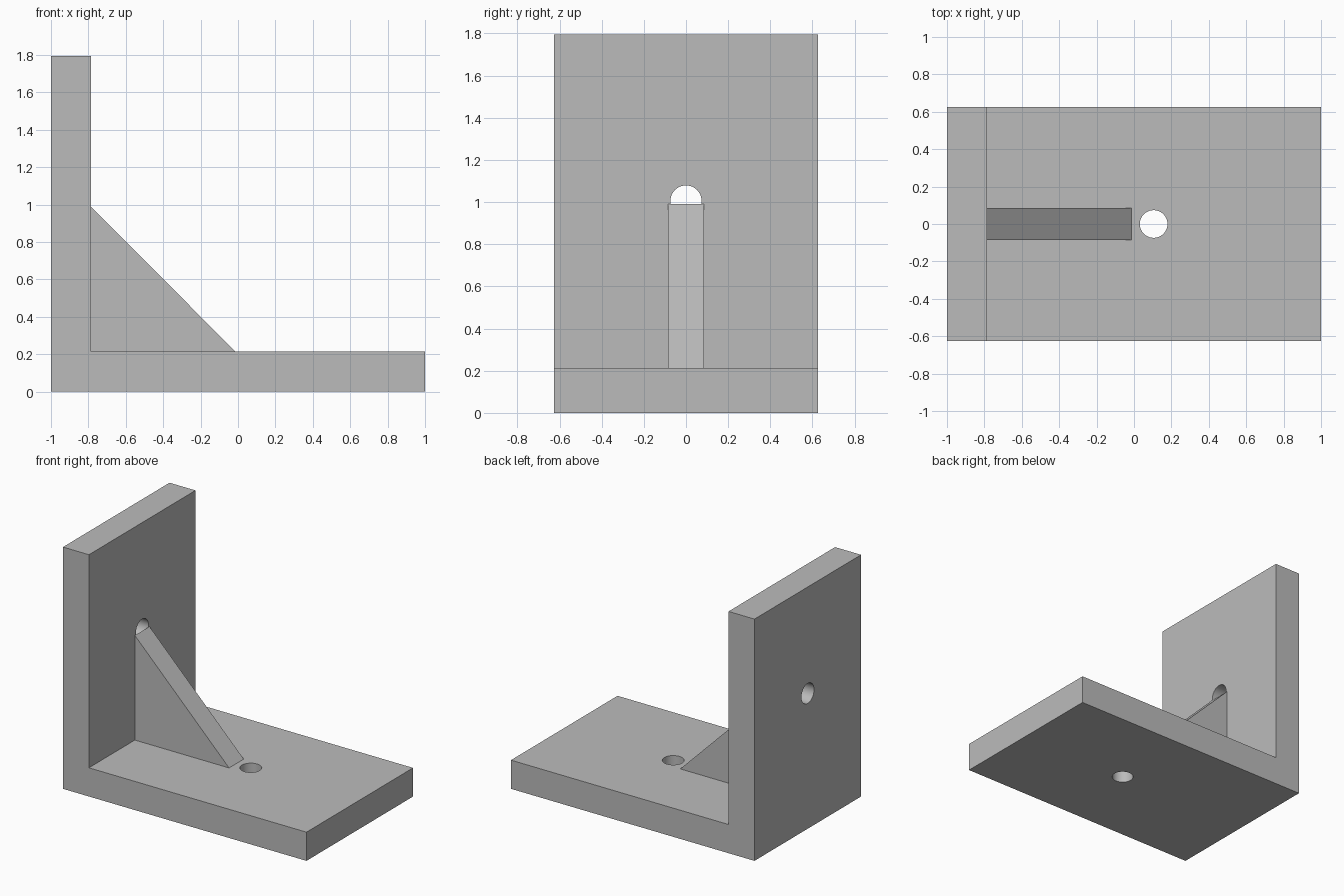
import bpy
import bmesh
from math import pi
from mathutils import Matrix

default = bpy.data.objects.get("Cube")
if default:
    bpy.data.objects.remove(default, do_unlink=True)

DEPTH = 1.25        # full bracket width along y
THICK = 0.213       # plate thickness
HEIGHT = 1.795
WALL_X = -1 + THICK
HOLE_R = 0.074

grey = bpy.data.materials.new("bracket grey")
grey.use_nodes = True
colour = (0.5, 0.5, 0.5, 1)
grey.diffuse_color = colour
grey.node_tree.nodes["Principled BSDF"].inputs["Base Color"].default_value = colour


def add_object(name, bm):
    bmesh.ops.recalc_face_normals(bm, faces=bm.faces)
    mesh = bpy.data.meshes.new(name)
    bm.to_mesh(mesh)
    bm.free()
    mesh.materials.append(grey)
    obj = bpy.data.objects.new(name, mesh)
    bpy.context.collection.objects.link(obj)
    return obj


def extrude_profile(name, points, width):
    """Extrude an x-z outline symmetrically along y."""
    bm = bmesh.new()
    face = bm.faces.new([bm.verts.new((x, -width / 2, z)) for x, z in points])
    new = bmesh.ops.extrude_face_region(bm, geom=[face])["geom"]
    verts = [v for v in new if isinstance(v, bmesh.types.BMVert)]
    bmesh.ops.translate(bm, verts=verts, vec=(0, width, 0))
    return add_object(name, bm)


def drill(target, name, matrix):
    """Cut a round through hole along the matrix's local z."""
    bm = bmesh.new()
    bmesh.ops.create_cone(bm, cap_ends=True, segments=48, radius1=HOLE_R,
                          radius2=HOLE_R, depth=THICK * 2, matrix=matrix)
    cutter = add_object(name, bm)
    cutter.hide_render = True
    cut = target.modifiers.new(name, "BOOLEAN")
    cut.operation = "DIFFERENCE"
    cut.solver = "EXACT"
    cut.object = cutter
    bpy.context.view_layer.objects.active = target
    bpy.ops.object.modifier_apply(modifier=cut.name)
    bpy.data.objects.remove(cutter, do_unlink=True)


# L-shaped plate with a hole in each leg
plate = extrude_profile("angle_plate", [(-1, 0), (1, 0), (1, THICK), (WALL_X, THICK),
                                        (WALL_X, HEIGHT), (-1, HEIGHT)], DEPTH)
drill(plate, "base_hole", Matrix.Translation((0.105, 0, THICK / 2)))
drill(plate, "wall_hole", Matrix.Translation((-1 + THICK / 2, 0, 1.005))
      @ Matrix.Rotation(pi / 2, 4, "Y"))

# Triangular stiffening rib in the corner
extrude_profile("gusset_rib", [(WALL_X, THICK), (-0.013, THICK), (WALL_X, 0.99)], 0.172)

# Smooth hole walls, crisp plate edges
bpy.ops.object.select_all(action="DESELECT")
plate.select_set(True)
bpy.context.view_layer.objects.active = plate
bpy.ops.object.shade_smooth_by_angle(angle=pi / 6)
